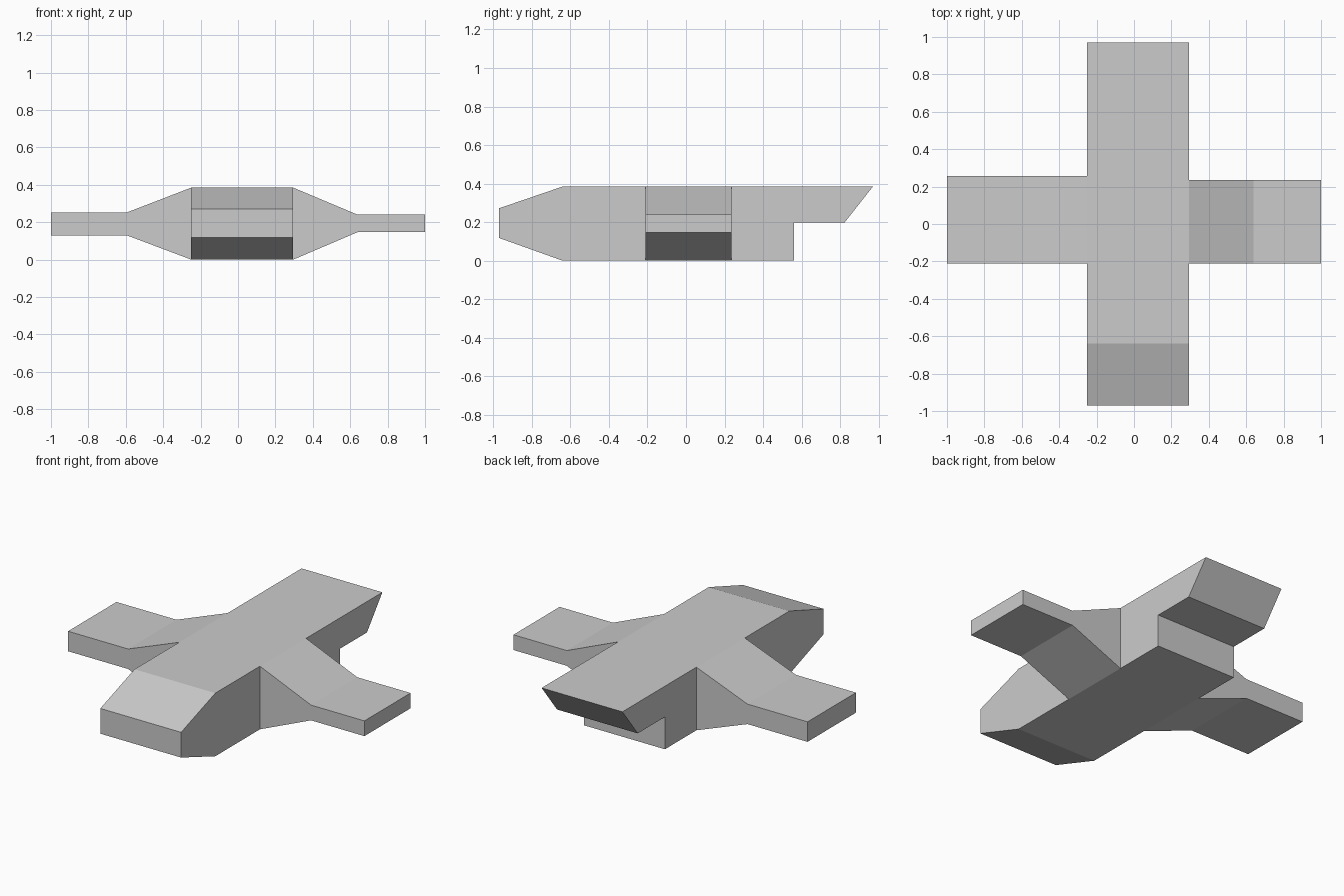
import bpy, bmesh
from mathutils import Vector

if "Cube" in bpy.data.objects:
    bpy.data.objects.remove(bpy.data.objects["Cube"])


def extrude_profile(name, points, to_3d, start, end):
    """Fill a 2D outline placed by to_3d and extrude it from start to end."""
    bm = bmesh.new()
    verts = [bm.verts.new(to_3d(a, b, start)) for a, b in points]
    face = bm.faces.new(verts)
    offset = Vector(to_3d(0, 0, end)) - Vector(to_3d(0, 0, start))
    result = bmesh.ops.extrude_face_region(bm, geom=[face], use_keep_orig=True)
    moved = [g for g in result["geom"] if isinstance(g, bmesh.types.BMVert)]
    bmesh.ops.translate(bm, verts=moved, vec=offset)
    bmesh.ops.recalc_face_normals(bm, faces=bm.faces)
    mesh = bpy.data.meshes.new(name)
    bm.to_mesh(mesh)
    bm.free()
    obj = bpy.data.objects.new(name, mesh)
    bpy.context.collection.objects.link(obj)
    return obj


LEFT, RIGHT, HEIGHT = -0.25, 0.295, 0.385

# Body: side profile (y, z) with tapered nose and undercut tail
body_profile = [
    (-0.97, 0.118), (-0.64, 0), (0.56, 0), (0.56, 0.197),
    (0.822, 0.197), (0.97, HEIGHT), (-0.64, HEIGHT), (-0.97, 0.272),
]
extrude_profile("body", body_profile, lambda y, z, x: (x, y, z), LEFT, RIGHT)

# Wings: front profile (x, z) tapering from the body to a flat slab
wings = [
    # name, root x, knee x, tip x, low z, high z, front y, back y
    ("left_wing", LEFT, -0.595, -1.0, 0.13, 0.252, -0.21, 0.257),
    ("right_wing", RIGHT, 0.64, 1.0, 0.147, 0.24, -0.21, 0.235),
]
for name, root, knee, tip, low, high, front, back in wings:
    profile = [(root, 0), (knee, low), (tip, low),
               (tip, high), (knee, high), (root, HEIGHT)]
    extrude_profile(name, profile, lambda x, z, y: (x, y, z), front, back)
